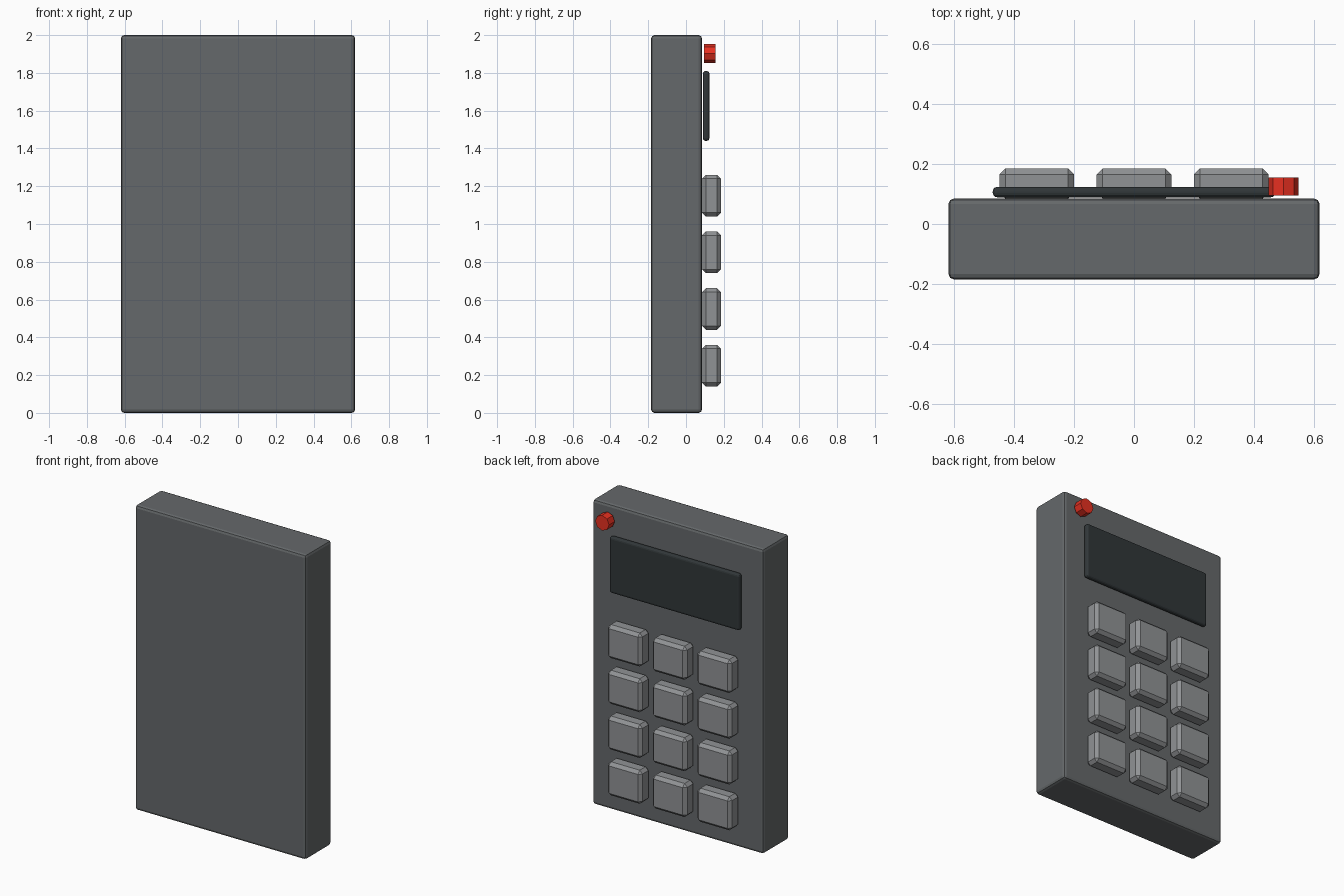
import bpy, math

if "Cube" in bpy.data.objects:
    bpy.data.objects.remove(bpy.data.objects["Cube"])


def material(name, color):
    m = bpy.data.materials.new(name)
    m.diffuse_color = color
    m.use_nodes = True
    m.node_tree.nodes["Principled BSDF"].inputs["Base Color"].default_value = m.diffuse_color
    return m


def box(name, lo, hi, bevel, segments, mat=None):
    """Bevelled box between two corners."""
    centre = [(a + b) / 2 for a, b in zip(lo, hi)]
    bpy.ops.mesh.primitive_cube_add(size=1, location=centre)
    ob = bpy.context.object
    ob.name = name
    ob.scale = [b - a for a, b in zip(lo, hi)]
    bpy.ops.object.transform_apply(location=False, rotation=False, scale=True)
    mod = ob.modifiers.new("edge_bevel", 'BEVEL')
    mod.width = bevel
    mod.segments = segments
    if mat:
        ob.data.materials.append(mat)
    return ob


dark = material("dark_glass", (0.03, 0.037, 0.04, 1))
red = material("red_plastic", (0.8, 0.03, 0.015, 1))
casing = material("casing_grey", (0.13, 0.14, 0.145, 1))
key_grey = material("key_grey", (0.28, 0.29, 0.3, 1))

# Casing
box("casing", (-0.62, -0.185, 0), (0.62, 0.085, 2), 0.018, 2, casing)

# Display panel
box("display", (-0.472, 0.089, 1.44), (0.472, 0.124, 1.81), 0.015, 3, dark)

# Keypad: 4 rows of 3 chamfered keys
for row in range(4):
    for col in range(3):
        x, z = (col - 1) * 0.325, 0.25 + row * 0.3
        box(f"key_{row}_{col}", (x - 0.125, 0.085, z - 0.11),
            (x + 0.125, 0.185, z + 0.11), 0.02, 1, key_grey)

# Indicator lamp
bpy.ops.mesh.primitive_cylinder_add(vertices=8, radius=0.05, depth=0.06,
                                    location=(0.5, 0.125, 1.903),
                                    rotation=(math.pi / 2, 0, 0))
lamp = bpy.context.object
lamp.name = "indicator_lamp"
lamp.data.materials.append(red)
